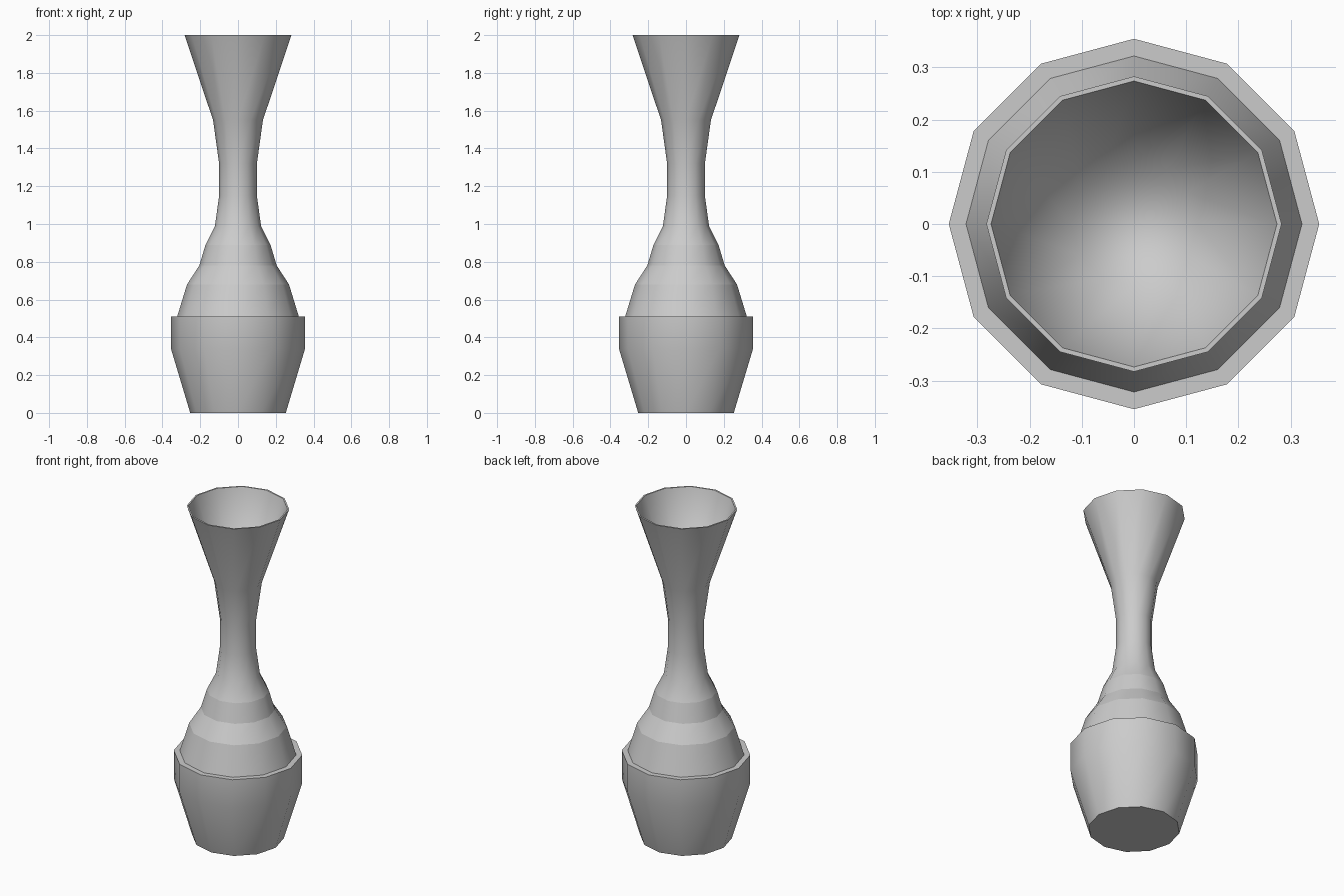
import bpy, bmesh, math

if "Cube" in bpy.data.objects:
    bpy.data.objects.remove(bpy.data.objects["Cube"])

SIDES = 12

# Profile rings: (radius, height, crisp edge?)
PROFILE = [
    (0.253, 0.00, True), (0.355, 0.34, False), (0.355, 0.51, True),   # pot-like base
    (0.322, 0.51, True), (0.270, 0.68, True), (0.205, 0.78, True),    # stepped shoulder
    (0.172, 0.89, True), (0.122, 0.99, False),
    (0.100, 1.15, False), (0.100, 1.32, False), (0.132, 1.55, False), # neck
    (0.283, 2.00, True), (0.274, 2.00, True),                         # flared rim
    (0.268, 1.98, False), (0.120, 1.54, False),                       # inside of the funnel
]

bm = bmesh.new()
rings = []
for r, z, crisp in PROFILE:
    rings.append([bm.verts.new((r * math.cos(math.tau * i / SIDES),
                                r * math.sin(math.tau * i / SIDES), z))
                  for i in range(SIDES)])

# Walls between neighbouring rings
for a, b in zip(rings, rings[1:]):
    for i in range(SIDES):
        j = (i + 1) % SIDES
        bm.faces.new((a[i], a[j], b[j], b[i]))

# Underside and inner floor
bm.faces.new(rings[0][::-1])
bm.faces.new(rings[-1])

# Smooth shading with crisp rings
for f in bm.faces:
    f.smooth = True
for ring, (r, z, crisp) in zip(rings, PROFILE):
    if crisp:
        for i in range(SIDES):
            bm.edges.get((ring[i], ring[(i + 1) % SIDES])).smooth = False

bm.normal_update()
mesh = bpy.data.meshes.new("vase")
bm.to_mesh(mesh)
bm.free()
vase = bpy.data.objects.new("vase", mesh)
bpy.context.collection.objects.link(vase)
